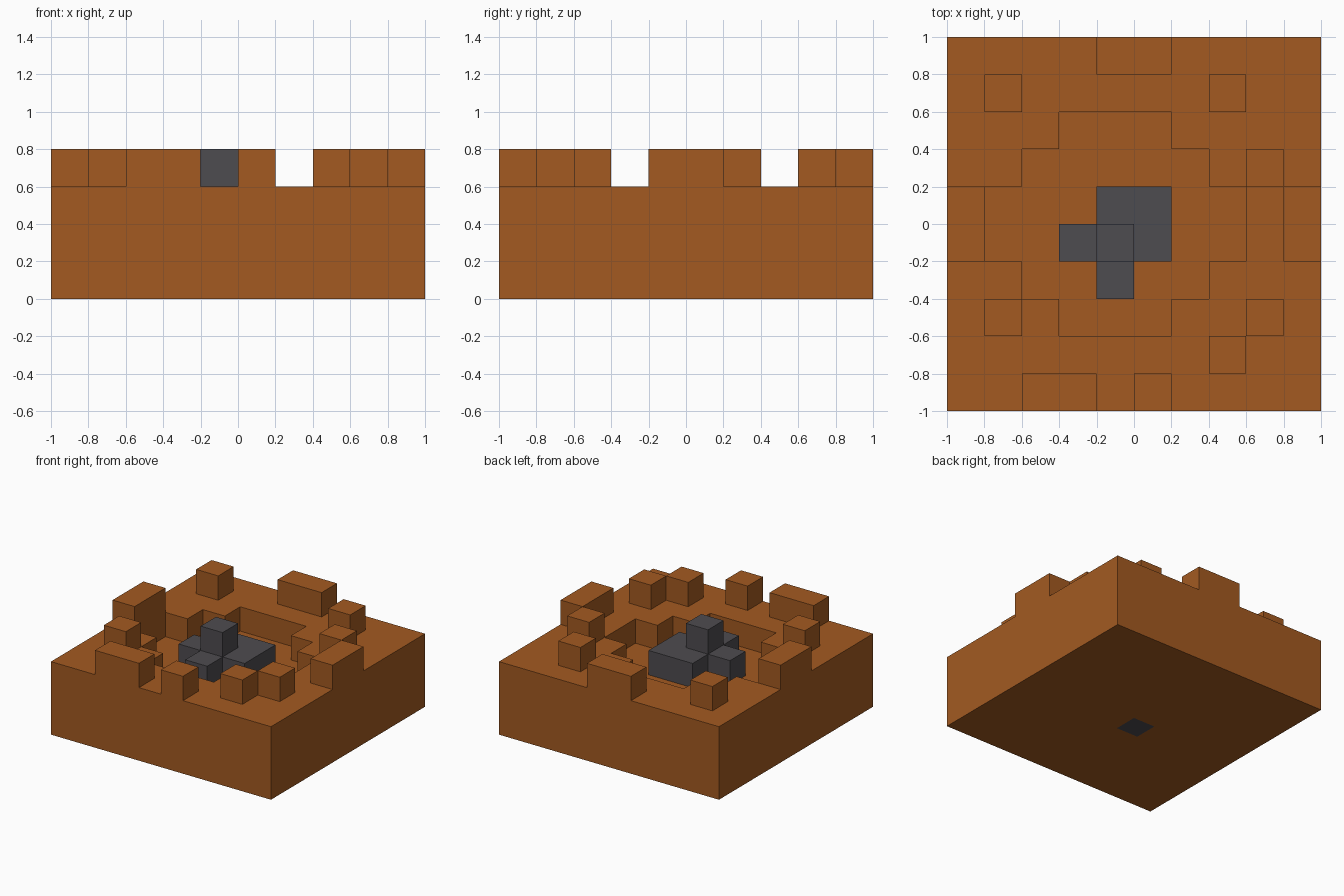
import bpy
import bmesh

CELL = 0.2
GROUND, FLOOR = 3, 2          # heights in cells
CORE = (-1, -1)               # cell of the stone column that runs through the slab

# First and last sunken cell of each row of the crater
PIT = {2: (-2, 0), 1: (-3, 1), 0: (-4, 2), -1: (-4, 2), -2: (-3, 1), -3: (-2, 0)}

cube = bpy.data.objects.get("Cube")
if cube:
    bpy.data.objects.remove(cube, do_unlink=True)


def make_material(name, rgb):
    mat = bpy.data.materials.new(name)
    mat.use_nodes = True
    mat.diffuse_color = (*rgb, 1)
    shader = mat.node_tree.nodes["Principled BSDF"]
    shader.inputs["Base Color"].default_value = (*rgb, 1)
    shader.inputs["Roughness"].default_value = 0.9
    return mat


earth = make_material("brown_earth", (0.366, 0.102, 0.0152))
stone = make_material("dark_grey_stone", (0.076, 0.072, 0.080))


def finish(bm, name, mat):
    bmesh.ops.remove_doubles(bm, verts=bm.verts, dist=0.001)
    bmesh.ops.recalc_face_normals(bm, faces=bm.faces)
    mesh = bpy.data.meshes.new(name)
    bm.to_mesh(mesh)
    bm.free()
    mesh.materials.append(mat)
    obj = bpy.data.objects.new(name, mesh)
    bpy.context.collection.objects.link(obj)


def block(name, mat, i, j, z, w=1, d=1, h=1):
    """Box whose low corner is cell (i, j, z) and whose size is w, d, h cells."""
    bm = bmesh.new()
    bmesh.ops.create_cube(bm, size=1)
    for v in bm.verts:
        v.co.x = (v.co.x + 0.5) * w + i
        v.co.y = (v.co.y + 0.5) * d + j
        v.co.z = (v.co.z + 0.5) * h + z
        v.co *= CELL
    finish(bm, name, mat)


def height(i, j):
    if not (-5 <= i < 5 and -5 <= j < 5):
        return 0
    first, last = PIT.get(j, (9, 9))
    return FLOOR if first <= i <= last else GROUND


# Square ground slab with the stepped crater sunk into it
bm = bmesh.new()


def quad(*corners):
    bm.faces.new([bm.verts.new([c * CELL for c in p]) for p in corners])


for i in range(-5, 5):
    for j in range(-5, 5):
        top = height(i, j)
        ring = [(i, j), (i + 1, j), (i + 1, j + 1), (i, j + 1)]
        if (i, j) != CORE:
            quad(*[(x, y, top) for x, y in ring])
            quad(*[(x, y, 0) for x, y in reversed(ring)])
        # Walls down to lower neighbours, one cell high each
        sides = [(0, -1), (1, 0), (0, 1), (-1, 0)]
        for k, (dx, dy) in enumerate(sides):
            a, b = ring[k], ring[(k + 1) % 4]
            for z in range(height(i + dx, j + dy), top):
                quad((*a, z), (*b, z), (*b, z + 1), (*a, z + 1))
# Shaft walls around the stone column keep the slab closed
x, y = CORE
shaft = [(x, y), (x + 1, y), (x + 1, y + 1), (x, y + 1)]
for k in range(4):
    a, b = shaft[k], shaft[(k + 1) % 4]
    for z in range(FLOOR):
        quad((*b, z), (*a, z), (*a, z + 1), (*b, z + 1))
finish(bm, "crater_ground", earth)

# Thrown-up earth blocks around the rim: cell and footprint
RIM = [(-1, 4, 2, 1), (-4, 3, 1, 1), (2, 3, 1, 1), (3, 1, 1, 1), (4, -1, 1, 2),
       (3, -3, 1, 1), (2, -4, 1, 1), (0, -5, 1, 1), (-3, -5, 2, 1),
       (-4, -3, 1, 1), (-5, -1, 1, 2)]
for n, (i, j, w, d) in enumerate(RIM, 1):
    block(f"rim_block_{n}", earth, i, j, GROUND, w, d)

# Fallen stone: central column with lumps around it on the crater floor
block("stone_core", stone, *CORE, 0, h=4)
block("stone_back", stone, -1, 0, FLOOR, w=2)
block("stone_right", stone, 0, -1, FLOOR)
block("stone_left", stone, -2, -1, FLOOR)
block("stone_front", stone, -1, -2, FLOOR)
